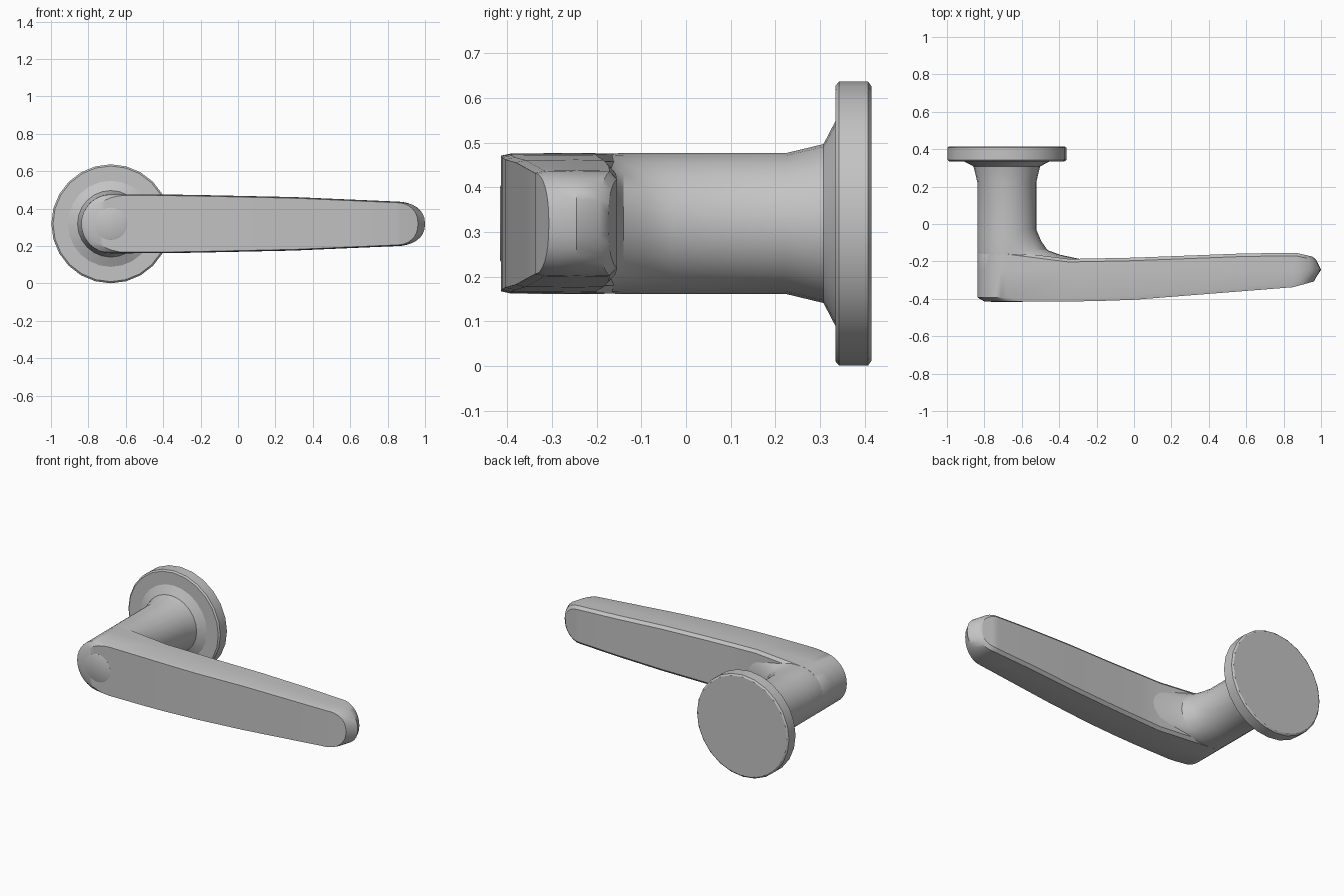
import bpy, bmesh
from math import sin, cos, pi, radians

cube = bpy.data.objects.get("Cube")
if cube:
    bpy.data.objects.remove(cube)

HUB_X, MID_Z, SIDES = -0.68, 0.319, 24

metal = bpy.data.materials.new("satin grey metal")
metal.use_nodes = True
metal.diffuse_color = (0.55, 0.55, 0.55, 1)
metal.node_tree.nodes["Principled BSDF"].inputs["Base Color"].default_value = (0.55, 0.55, 0.55, 1)


def interp(points, x):
    """Piecewise linear value at x."""
    if x <= points[0][0]:
        return points[0][1]
    for (xa, ya), (xb, yb) in zip(points, points[1:]):
        if x <= xb:
            return ya + (yb - ya) * (x - xa) / (xb - xa)
    return points[-1][1]


def finish(name, bm):
    bmesh.ops.recalc_face_normals(bm, faces=bm.faces)
    mesh = bpy.data.meshes.new(name)
    bm.to_mesh(mesh)
    bm.free()
    mesh.materials.append(metal)
    obj = bpy.data.objects.new(name, mesh)
    bpy.context.collection.objects.link(obj)
    bpy.ops.object.select_all(action='DESELECT')
    obj.select_set(True)
    bpy.context.view_layer.objects.active = obj
    bpy.ops.object.shade_smooth_by_angle(angle=radians(32))
    return obj


def bridge(bm, a, b):
    n = len(a)
    for i in range(n):
        j = (i + 1) % n
        bm.faces.new((a[i], a[j], b[j], b[i]))


def turned(name, profile):
    """Rings about the hub axis: (y, radius, stretch towards the lever)."""
    bm = bmesh.new()
    rings = []
    for y, r, stretch in profile:
        ring = []
        for i in range(SIDES):
            a = 2 * pi * i / SIDES
            x = HUB_X + r * cos(a) + stretch * max(0, cos(a))
            ring.append(bm.verts.new((x, y, MID_Z + r * sin(a))))
        rings.append(ring)
    for a, b in zip(rings, rings[1:]):
        bridge(bm, a, b)
    bm.faces.new(rings[0])
    bm.faces.new(rings[-1])
    return finish(name, bm)


# Wall plate
turned("wall_rosette", [(0.415, 0.308, 0), (0.408, 0.318, 0),
                        (0.343, 0.318, 0), (0.335, 0.309, 0)])

# Neck with a flared foot and a fillet turning into the lever
turned("neck", [(0.34, 0.23, 0), (0.335, 0.23, 0), (0.308, 0.178, 0),
                (0.225, 0.158, 0), (-0.03, 0.158, 0), (-0.09, 0.158, 0.025),
                (-0.14, 0.158, 0.06), (-0.165, 0.157, 0.13),
                (-0.188, 0.155, 0.24), (-0.21, 0.15, 0.24)])

# Round cap on the front of the hub
turned("hub_cap", [(-0.40, 0.086, 0), (-0.4145, 0.086, 0), (-0.4165, 0.082, 0)])

# Lever: stacked outlines from the front face to the back face
HALF = [(-0.6, 0.158), (-0.3, 0.156), (0.3, 0.143), (0.85, 0.119)]
FRONT = [(-0.25, -0.414), (0.0, -0.405), (0.85, -0.338), (0.97, -0.305)]
BACK = [(-0.6, -0.145), (-0.35, -0.187), (0.0, -0.18), (0.6, -0.157),
        (0.87, -0.155), (0.97, -0.178)]
TIP_START, STEPS = 0.85, 8


def outline(hub_left, hub_centre, tip, inset):
    """Upper half of the outline as (x, half height)."""
    pts = []
    for i in range(STEPS + 1):
        a = pi / 2 * i / STEPS
        pts.append((hub_centre - (hub_centre - hub_left) * cos(a),
                    (HALF[0][1] - inset) * sin(a)))
    for x in (-0.35, -0.2, 0, 0.3, 0.6):
        pts.append((x, interp(HALF, x) - inset))
    for i in range(STEPS + 1):
        a = pi / 2 * i / STEPS
        pts.append((TIP_START + (tip - TIP_START) * sin(a),
                    (HALF[-1][1] - inset) * max(0, cos(a)) ** 0.85))
    return pts


layers = [
    (outline(-0.80, -0.60, 0.962, 0.006), lambda x: interp(FRONT, x)),
    (outline(-0.838, -0.68, 0.975, 0.001), lambda x: interp(FRONT, x) + 0.022),
    (outline(-0.838, -0.68, 1.0, 0.0), lambda x: -0.245),
    (outline(-0.838, -0.68, 0.975, 0.001), lambda x: interp(BACK, x) - 0.016),
    (outline(-0.836, -0.68, 0.955, 0.018), lambda x: interp(BACK, x)),
]
bm = bmesh.new()
rings = []
for pts, depth in layers:
    top = [bm.verts.new((x, depth(x), MID_Z + h)) for x, h in pts]
    low = [bm.verts.new((x, depth(x), MID_Z - h)) for x, h in pts[1:-1]]
    rings.append(top + low[::-1])
for a, b in zip(rings, rings[1:]):
    bridge(bm, a, b)
# Close the front and back with strips across the lever
count = len(layers[0][0])
for ring in (rings[0], rings[-1]):
    total = len(ring)
    for i in range(count - 1):
        quad = [ring[i], ring[i + 1], ring[(total - i - 1) % total], ring[(total - i) % total]]
        bm.faces.new(list(dict.fromkeys(quad)))
finish("lever", bm)
